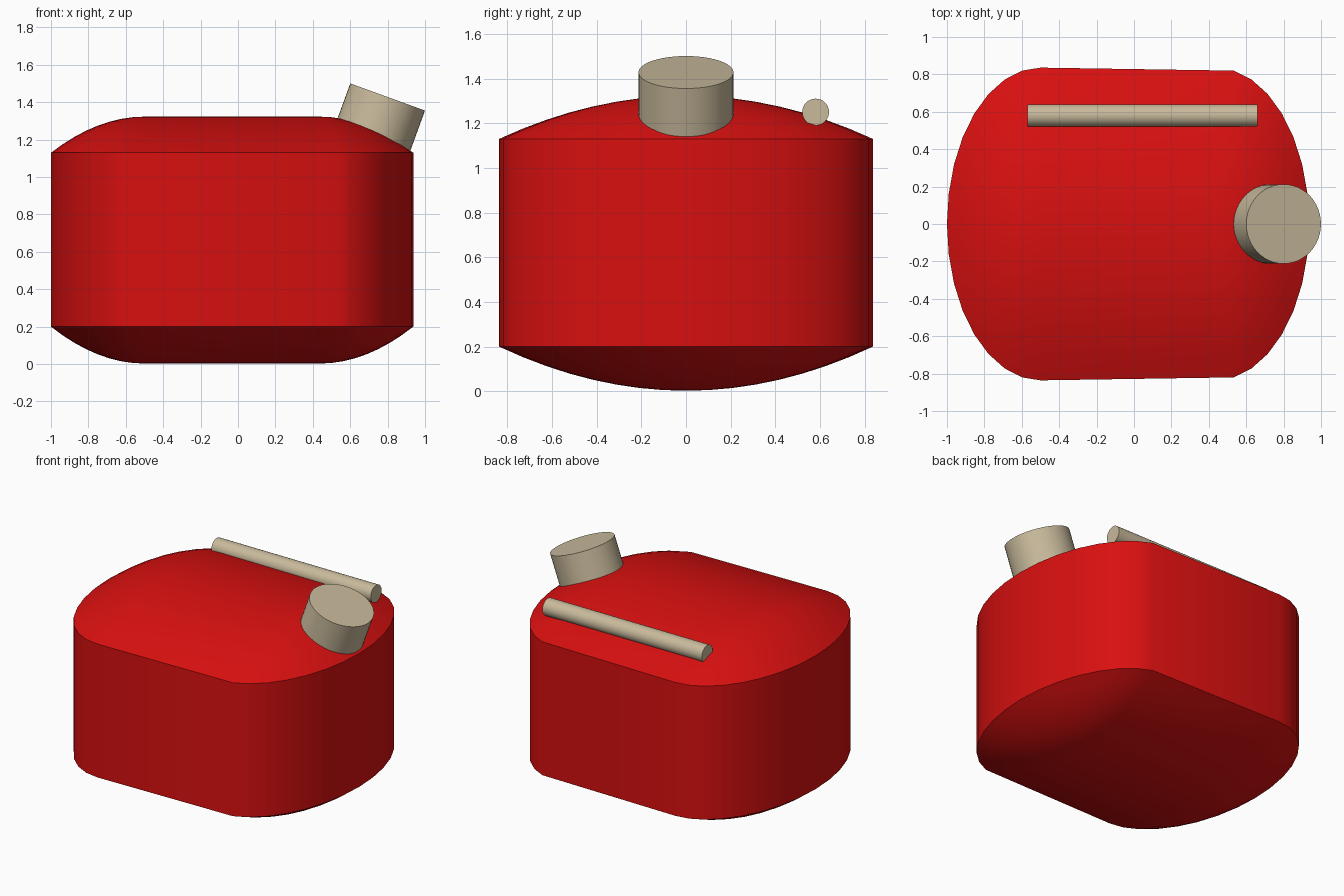
import bpy, bmesh, math
from mathutils import Vector

cube = bpy.data.objects.get("Cube")
if cube:
    bpy.data.objects.remove(cube, do_unlink=True)


def material(name, rgb):
    mat = bpy.data.materials.new(name)
    mat.use_nodes = True
    mat.diffuse_color = (*rgb, 1)
    mat.node_tree.nodes["Principled BSDF"].inputs["Base Color"].default_value = (*rgb, 1)
    return mat


RED = material("bright red", (0.69, 0.005, 0.005))
TAN = material("warm tan", (0.58, 0.49, 0.33))


def finish(obj, mat):
    obj.data.materials.append(mat)
    bpy.ops.object.select_all(action="DESELECT")
    obj.select_set(True)
    bpy.context.view_layer.objects.active = obj
    bpy.ops.object.shade_smooth_by_angle(angle=math.radians(30))


def rod(name, start, end, radius, sides):
    start, end = Vector(start), Vector(end)
    axis = end - start
    bpy.ops.mesh.primitive_cylinder_add(
        vertices=sides, radius=radius, depth=axis.length,
        location=(start + end) / 2,
        rotation=axis.to_track_quat("Z", "Y").to_euler())
    obj = bpy.context.object
    obj.name = name
    finish(obj, TAN)


# Tank body: rounded outline, straight walls, domed top and bottom
LEFT_X, RIGHT_X = -0.5, 0.437
END_X, HALF_Y = 0.5, 0.836
LOW, HIGH, DOME = 0.2, 1.13, 0.193
STEPS = 8
# one end spans a full half turn, the other leaves out its first and last step
angles = [math.pi * i / 16 for i in range(-7, 25)]


def ring(r, z):
    points = []
    for i, a in enumerate(angles):
        cx = RIGHT_X if i < 15 else LEFT_X
        points.append((cx + END_X * r * math.cos(a), HALF_Y * r * math.sin(a), z))
    return points


radii = [i / STEPS for i in range(STEPS + 1)]
levels = [(r, LOW - (LOW - 0.003) * (1 - r * r)) for r in radii]
levels += [(r, HIGH + DOME * (1 - r * r)) for r in reversed(radii)]

bm = bmesh.new()
rings = [[bm.verts.new(p) for p in ring(r, z)] for r, z in levels]
for low, high in zip(rings, rings[1:]):
    for i in range(len(low)):
        j = (i + 1) % len(low)
        bm.faces.new((low[i], low[j], high[j], high[i]))
bmesh.ops.remove_doubles(bm, verts=bm.verts, dist=0.0005)
bmesh.ops.recalc_face_normals(bm, faces=bm.faces)
mesh = bpy.data.meshes.new("tank_body")
bm.to_mesh(mesh)
bm.free()
body = bpy.data.objects.new("tank_body", mesh)
bpy.context.collection.objects.link(body)
finish(body, RED)

# Filler cap, tilted outward
tilt = math.radians(20)
top = Vector((0.8, 0, 1.428))
rod("filler_cap", top - 0.3 * Vector((math.sin(tilt), 0, math.cos(tilt))), top, 0.2125, 48)

# Carrying handle bar, half sunk in the dome
rod("handle_bar", (-0.57, 0.58, 1.25), (0.66, 0.58, 1.25), 0.06, 32)
